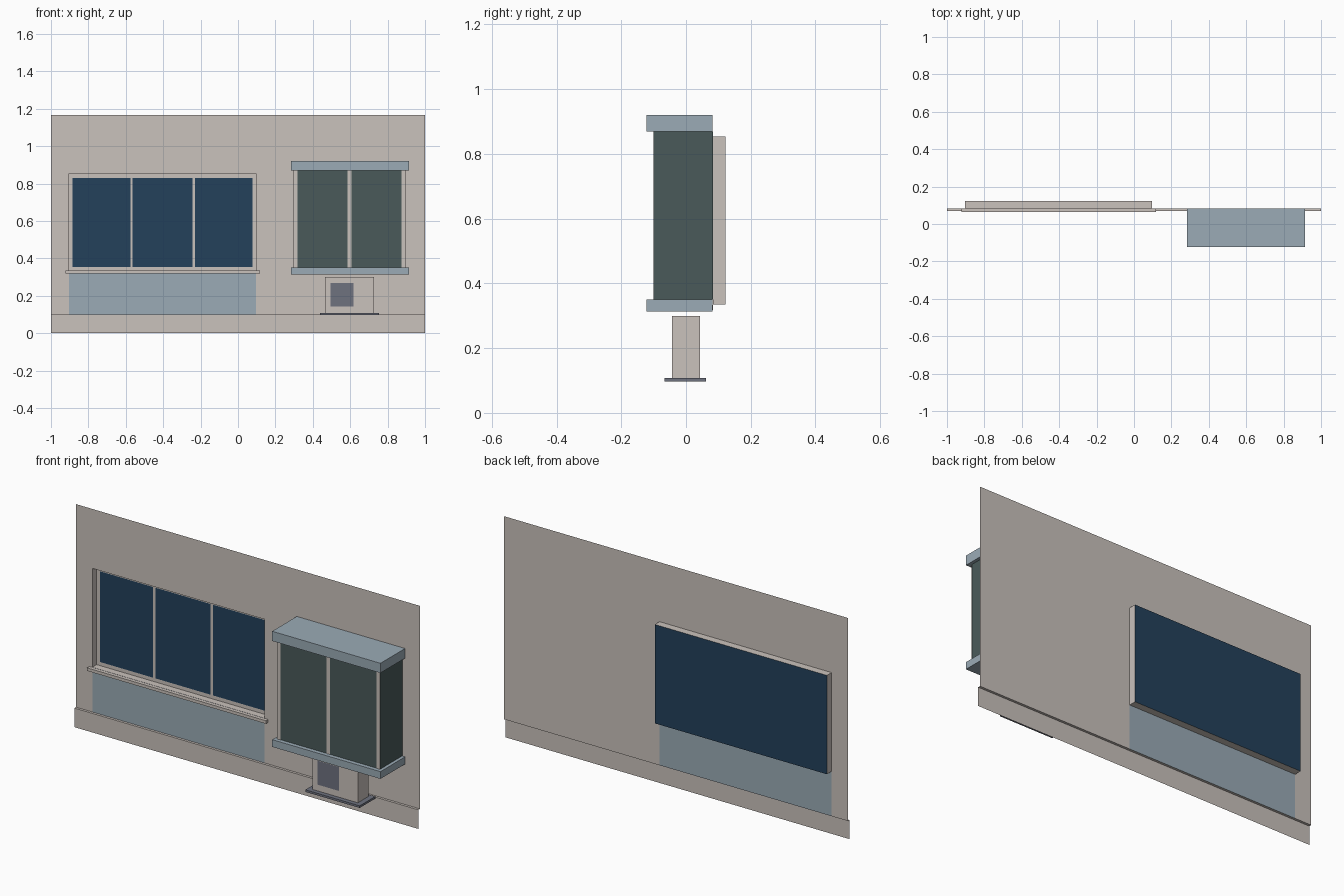
import bpy

if "Cube" in bpy.data.objects:
    bpy.data.objects.remove(bpy.data.objects["Cube"])


def material(name, srgb):
    m = bpy.data.materials.new(name)
    lin = [((c / 255 + 0.055) / 1.055) ** 2.4 for c in srgb]
    m.diffuse_color = (*lin, 1)
    m.use_nodes = True
    m.node_tree.nodes["Principled BSDF"].inputs["Base Color"].default_value = m.diffuse_color
    return m


STONE = material("warm stone", (202, 194, 188))
BLUE = material("pale blue panel", (155, 171, 182))
NAVY = material("navy glass", (35, 65, 91))
GREEN = material("grey green glass", (74, 90, 90))
SLATE = material("slate grey", (110, 114, 127))

FACES = {"-x": (0, 4, 6, 2), "+x": (1, 3, 7, 5), "-y": (0, 1, 5, 4),
         "+y": (2, 6, 7, 3), "-z": (0, 2, 3, 1), "+z": (4, 5, 7, 6)}


def box(name, x, y, z, mat, sides=tuple(FACES)):
    """Box between the given (min, max) ranges, keeping only the listed sides."""
    verts = [(a, b, c) for c in z for b in y for a in x]
    mesh = bpy.data.meshes.new(name)
    mesh.from_pydata(verts, [], [FACES[s] for s in sides])
    mesh.materials.append(mat)
    mesh.validate()
    obj = bpy.data.objects.new(name, mesh)
    bpy.context.collection.objects.link(obj)
    return obj


def sheet(name, x, y, z, mat):
    """Single upright sheet facing the front."""
    return box(name, x, (y, y), z, mat, ("-y",))


WALL_Y, PLINTH_Y, BACK_Y = 0.083, 0.07, 0.122
WALL_Z = (0.10, 1.166)
WIN_X, WIN_Z = (-0.904, 0.096), (0.335, 0.854)

# Wall sheet around the window opening
sheet("wall_left", (-1, WIN_X[0]), WALL_Y, WALL_Z, STONE)
sheet("wall_right", (WIN_X[1], 1), WALL_Y, WALL_Z, STONE)
sheet("wall_above_window", WIN_X, WALL_Y, (WIN_Z[1], WALL_Z[1]), STONE)
sheet("panel_below_window", WIN_X, WALL_Y, (WALL_Z[0], WIN_Z[0]), BLUE)

# Plinth with a narrow ledge
box("plinth", (-1, 1), (PLINTH_Y, WALL_Y), (0, WALL_Z[0]), STONE, ("-y", "+z"))

# Window: reveal, glass, frame and sill
box("window_reveal", WIN_X, (WALL_Y, BACK_Y), WIN_Z, STONE, ("-x", "+x", "-z", "+z"))
sheet("window_glass", WIN_X, BACK_Y, WIN_Z, NAVY)
FRAME_Y = BACK_Y - 0.003
for i, (a, b) in enumerate([(-0.904, -0.885), (-0.576, -0.563), (-0.243, -0.229), (0.077, 0.096)]):
    sheet(f"window_upright_{i + 1}", (a, b), FRAME_Y, WIN_Z, STONE)
for name, z in (("bottom", (WIN_Z[0], 0.354)), ("top", (0.83, WIN_Z[1]))):
    sheet(f"window_{name}_rail", WIN_X, FRAME_Y, z, STONE)
box("window_sill", (-0.922, 0.117), (0.065, WALL_Y), (0.318, 0.334), STONE,
    ("-x", "+x", "-y", "-z", "+z"))

# Bay window: two slabs, glazed sides and front uprights
BAY_X, BAY_Z = (0.297, 0.896), (0.351, 0.869)
for name, z in (("base", (0.313, BAY_Z[0])), ("roof", (BAY_Z[1], 0.92))):
    box(f"bay_{name}", (0.284, 0.913), (-0.122, WALL_Y - 0.001), z, BLUE)
box("bay_glass", BAY_X, (-0.1, WALL_Y), BAY_Z, GREEN, ("-x", "+x", "-y"))
for i, (a, b) in enumerate([(0.297, 0.318), (0.586, 0.607), (0.875, 0.896)]):
    sheet(f"bay_upright_{i + 1}", (a, b), -0.102, BAY_Z, STONE)

# Pedestal under the bay
box("pedestal", (0.465, 0.727), (-0.044, 0.043), (0.108, 0.299), STONE)
box("pedestal_foot", (0.438, 0.754), (-0.067, 0.062), (0.097, 0.108), SLATE)
sheet("pedestal_panel", (0.495, 0.618), -0.046, (0.142, 0.268), SLATE)
